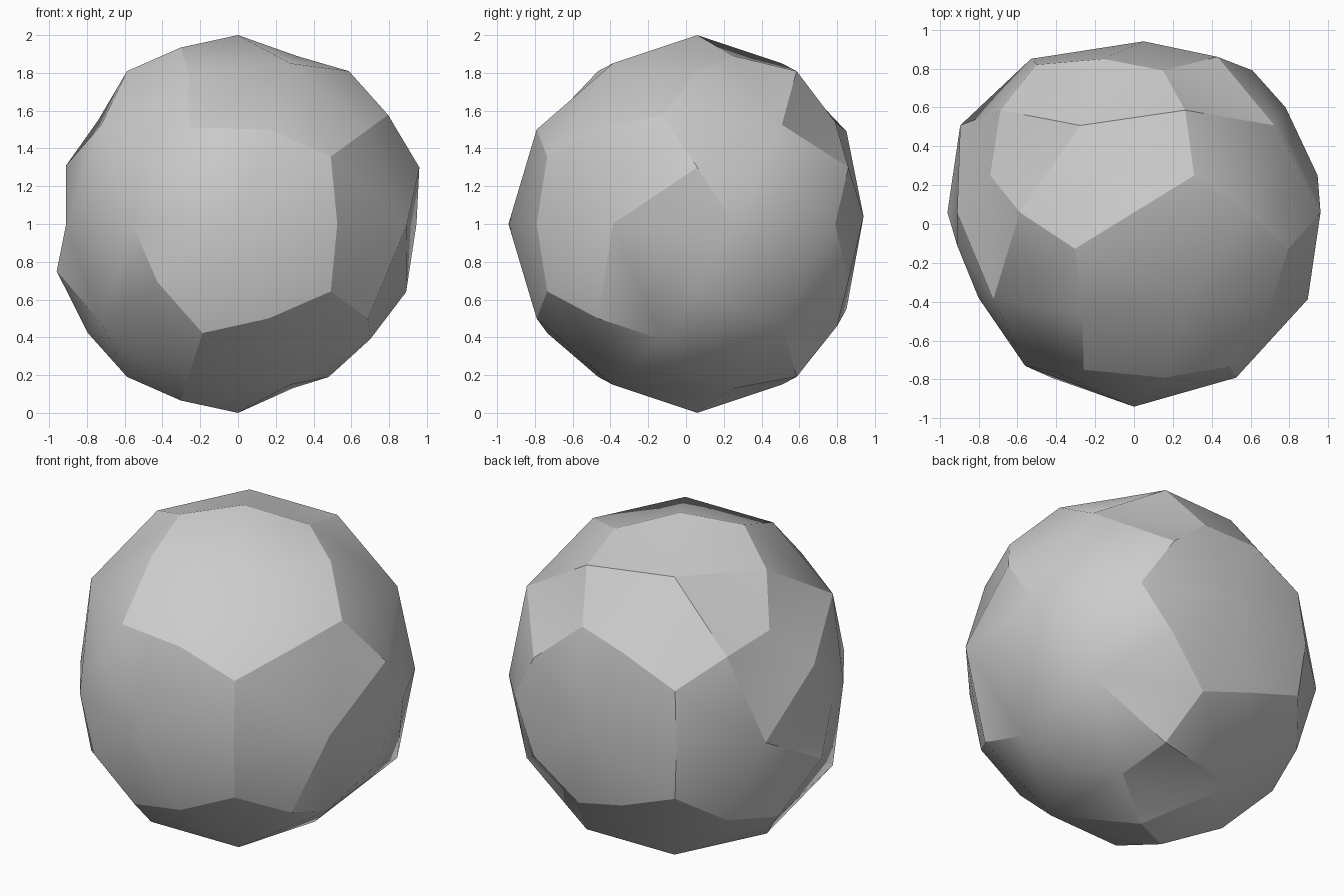
import bpy, bmesh, math
from mathutils import Vector, Matrix
from itertools import combinations, product

if "Cube" in bpy.data.objects:
    bpy.data.objects.remove(bpy.data.objects["Cube"])

PHI = (1 + 5 ** 0.5) / 2
TURN = Matrix.Rotation(math.atan(1 / PHI) - math.pi / 2, 3, 'Z')


def unit(p):
    return TURN @ Vector(p).normalized()


def cyclic(x, y, z):
    return [(x, y, z), (z, x, y), (y, z, x)]


# Corners and face centres of a dodecahedron on the unit sphere
signs = list(product((-1, 1), repeat=2))
corners = [unit(p) for p in product((-1, 1), repeat=3)]
corners += [unit(p) for s, t in signs for p in cyclic(0, s / PHI, t * PHI)]
centres = [unit(p) for s, t in signs for p in cyclic(s, 0, t * PHI)]
edges = [(a, b) for a, b in combinations(range(20), 2)
         if corners[a].dot(corners[b]) > 0.7]
mids = [(corners[a] + corners[b]).normalized() for a, b in edges]

# Worn places: each moves the nearest point of the ball
worn = [
    (-.56, -.79, 0), (-.41, -.82, .26), (-.26, -.81, .51),
    (-.91, -.17, 0), (-.91, 0, .31), (-.8, -.44, 0), (-.96, 0, -.25),
    (.7, -.19, -.61), (.48, 0, -.81), (.89, 0, -.36), (.945, .19, 0),
    (.29, .19, -.87), (.31, .19, .89), (.96, 0, .3),
    (.15, .73, .54), (-.74, .19, .55), (-.16, .79, .49),
    (.17, .74, -.54), (.78, .54, 0), (.61, .73, 0),
    (-.5, .76, .33), (-.5, .76, -.33), (-.53, .79, 0),
    (.43, .8, .3), (.43, .8, -.3), (-.16, .79, -.45), (.05, .88, .04),
]
base = corners + centres + mids
points = list(base)
for w in worn:
    target = Vector(w)
    i = min(range(len(base)), key=lambda k: (base[k] - target).length)
    points[i] = target

# Each pentagon becomes a shallow fan of ten triangles
bm = bmesh.new()
verts = [bm.verts.new(p + Vector((0, .06, 1))) for p in points]
for k, (a, b) in enumerate(edges):
    m = 32 + k
    for c in range(20, 32):
        if base[c].dot(base[m]) > 0.8:
            bm.faces.new([verts[i] for i in (c, a, m)])
            bm.faces.new([verts[i] for i in (c, m, b)])
bmesh.ops.recalc_face_normals(bm, faces=bm.faces[:])
mesh = bpy.data.meshes.new("faceted_ball")
bm.to_mesh(mesh)
bm.free()

ball = bpy.data.objects.new("faceted_ball", mesh)
bpy.context.collection.objects.link(ball)
bpy.context.view_layer.objects.active = ball
ball.select_set(True)
bpy.ops.object.shade_smooth_by_angle(angle=math.radians(28))
